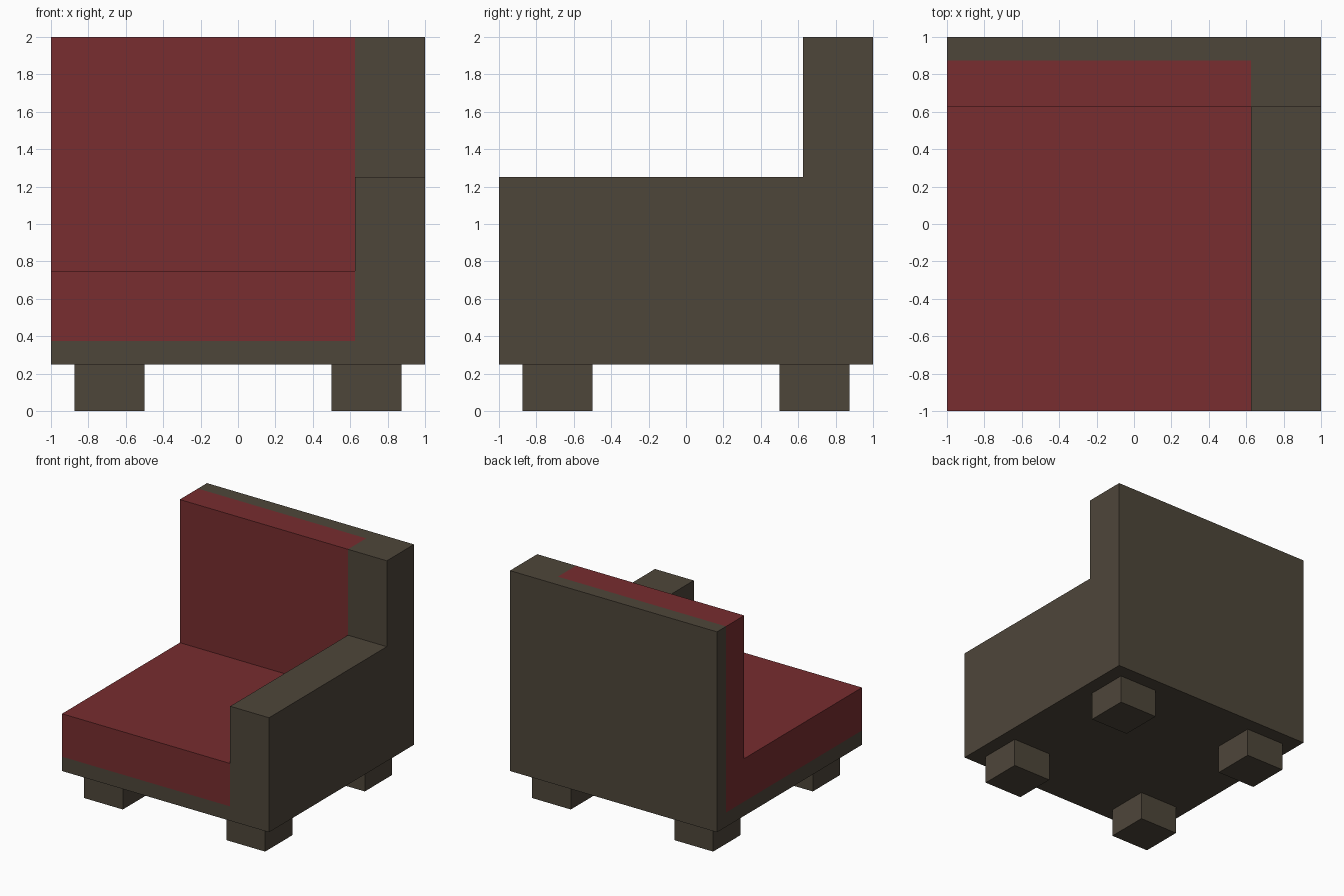
import bpy
import bmesh

cube = bpy.data.objects.get("Cube")
if cube:
    bpy.data.objects.remove(cube, do_unlink=True)


def make_material(name, color):
    mat = bpy.data.materials.new(name)
    mat.use_nodes = True
    mat.diffuse_color = color
    mat.node_tree.nodes["Principled BSDF"].inputs["Base Color"].default_value = color
    return mat


def extrude_profile(name, profile, x0, x1, mat):
    """Extrude a (y, z) outline along x."""
    bm = bmesh.new()
    face = bm.faces.new([bm.verts.new((x0, y, z)) for y, z in profile])
    result = bmesh.ops.extrude_face_region(bm, geom=[face])
    moved = [v for v in result["geom"] if isinstance(v, bmesh.types.BMVert)]
    bmesh.ops.translate(bm, verts=moved, vec=(x1 - x0, 0, 0))
    bmesh.ops.recalc_face_normals(bm, faces=bm.faces)
    mesh = bpy.data.meshes.new(name)
    bm.to_mesh(mesh)
    bm.free()
    mesh.materials.append(mat)
    obj = bpy.data.objects.new(name, mesh)
    bpy.context.collection.objects.link(obj)
    return obj


def rect(y0, y1, z0, z1):
    return [(y0, z0), (y1, z0), (y1, z1), (y0, z1)]


wood = make_material("dark brown frame", (0.076, 0.061, 0.042, 1))
fabric = make_material("deep red upholstery", (0.188, 0.026, 0.029, 1))

# Main levels
FOOT, SHELL, SEAT, ARM, TOP = 0.25, 0.375, 0.75, 1.25, 2.0
ARM_X, BACK_Y, SHELL_Y = 0.625, 0.625, 0.875

# Arm side with its tall rear post
extrude_profile("armrest", [(-1, FOOT), (1, FOOT), (1, TOP), (BACK_Y, TOP),
                            (BACK_Y, ARM), (-1, ARM)], ARM_X, 1, wood)

# Thin outer shell below the seat and behind the back
extrude_profile("frame_shell", [(-1, FOOT), (1, FOOT), (1, TOP), (SHELL_Y, TOP),
                                (SHELL_Y, SHELL), (-1, SHELL)], -1, ARM_X, wood)

# Seat and backrest upholstery, flush with the open side
extrude_profile("upholstery", [(-1, SHELL), (SHELL_Y, SHELL), (SHELL_Y, TOP),
                               (BACK_Y, TOP), (BACK_Y, SEAT), (-1, SEAT)],
                -1, ARM_X, fabric)

# Four block feet
for side, x in (("right", -0.875), ("left", 0.5)):
    for end, y in (("front", -0.875), ("back", 0.5)):
        extrude_profile(f"{end}_{side}_foot", rect(y, y + 0.375, 0, FOOT),
                        x, x + 0.375, wood)
